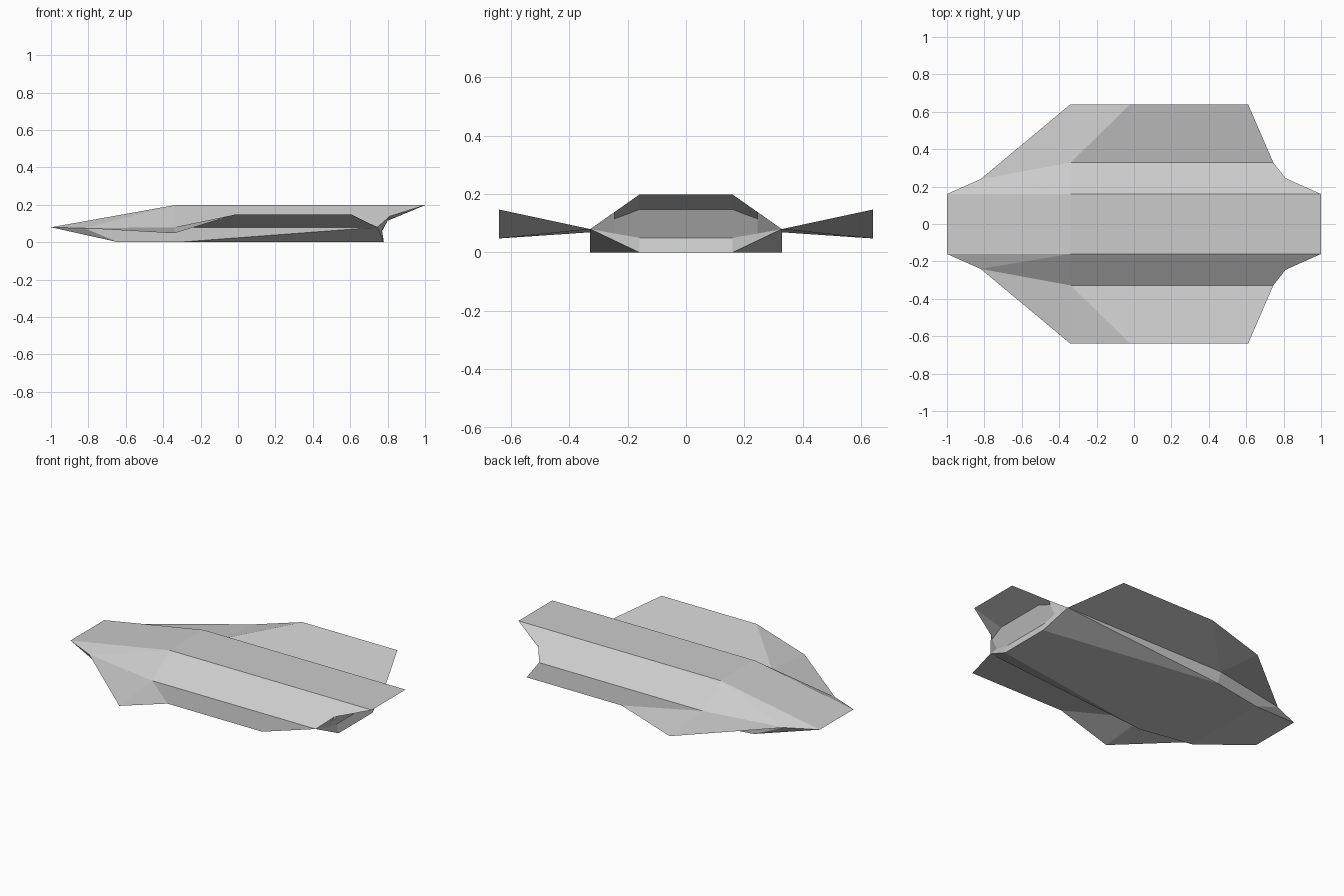
import bpy
import bmesh
from mathutils import Vector

cube = bpy.data.objects.get("Cube")
if cube:
    bpy.data.objects.remove(cube, do_unlink=True)

# One plain grey for the whole craft
grey = bpy.data.materials.new("hull_grey")
grey.use_nodes = True
colour = (0.6, 0.6, 0.6, 1)
grey.diffuse_color = colour
grey.node_tree.nodes["Principled BSDF"].inputs["Base Color"].default_value = colour

# Key points on the left half, from nose (-x) to tail (+x)
nose = Vector((-1, .16, .08))
cheek = Vector((-.82, .24, .075))
shoulder = Vector((-.34, .328, .08))
deck_front = Vector((-.34, .16, .198))
deck_tail = Vector((1, .16, .198))
tail_notch = Vector((.81, .245, .138))
waist_tail = Vector((.745, .328, .08))
keel_nose = Vector((-.64, .27, 0))
keel_wide = Vector((-.32, .328, 0))
keel_tail = Vector((.78, .16, 0))
wing_front = Vector((-.34, .64, .048))
wing_mid = Vector((-.02, .64, .147))
wing_tail = Vector((.61, .64, .147))
root_mid = Vector((-.02, .328, .08))
# Recessed rear panel
panel_top = Vector((.81, .16, .147))
panel_upper = Vector((.80, .245, .115))
panel_lower = Vector((.77, .245, .065))
panel_base = Vector((.765, .16, .05))


def mirror(p):
    return Vector((p.x, -p.y, p.z))


def build(name, sides, spans, closed):
    """Side faces are mirrored; spans cross the centre line."""
    bm = bmesh.new()
    for pts in sides:
        bm.faces.new([bm.verts.new(p) for p in pts])
        bm.faces.new([bm.verts.new(mirror(p)) for p in reversed(pts)])
    for pts in spans:
        loop = list(pts) + [mirror(p) for p in reversed(pts)]
        bm.faces.new([bm.verts.new(p) for p in loop])
    bmesh.ops.remove_doubles(bm, verts=bm.verts, dist=.0001)
    if closed:
        bmesh.ops.recalc_face_normals(bm, faces=bm.faces)
    else:
        bm.normal_update()
        bmesh.ops.reverse_faces(bm, faces=[f for f in bm.faces if f.normal.z < 0])
    mesh = bpy.data.meshes.new(name)
    bm.to_mesh(mesh)
    bm.free()
    mesh.materials.append(grey)
    obj = bpy.data.objects.new(name, mesh)
    bpy.context.collection.objects.link(obj)
    return obj


# Faceted hull with sloping shoulders, tapering keel and hollow tail
build("hull", [
    (deck_front, shoulder, cheek),
    (deck_front, cheek, nose),
    (deck_front, deck_tail, tail_notch, waist_tail, shoulder),
    (nose, cheek, keel_nose),
    (cheek, shoulder, keel_wide, keel_nose),
    (shoulder, waist_tail, keel_wide),
    (waist_tail, keel_tail, keel_wide),
    (deck_tail, panel_top, panel_upper, tail_notch),
    (tail_notch, panel_upper, panel_lower, waist_tail),
    (waist_tail, panel_lower, panel_base, keel_tail),
], [
    (nose, deck_front),
    (deck_front, deck_tail),
    (nose, keel_nose),
    (keel_nose, keel_wide, keel_tail),
    (deck_tail, panel_top),
    (panel_top, panel_upper, panel_lower, panel_base),
    (panel_base, keel_tail),
], True)

# Thin folded wings
build("wings", [
    (cheek, shoulder, wing_front),
    (shoulder, root_mid, wing_mid),
    (shoulder, wing_mid, wing_front),
    (root_mid, waist_tail, wing_tail, wing_mid),
], [], False)
